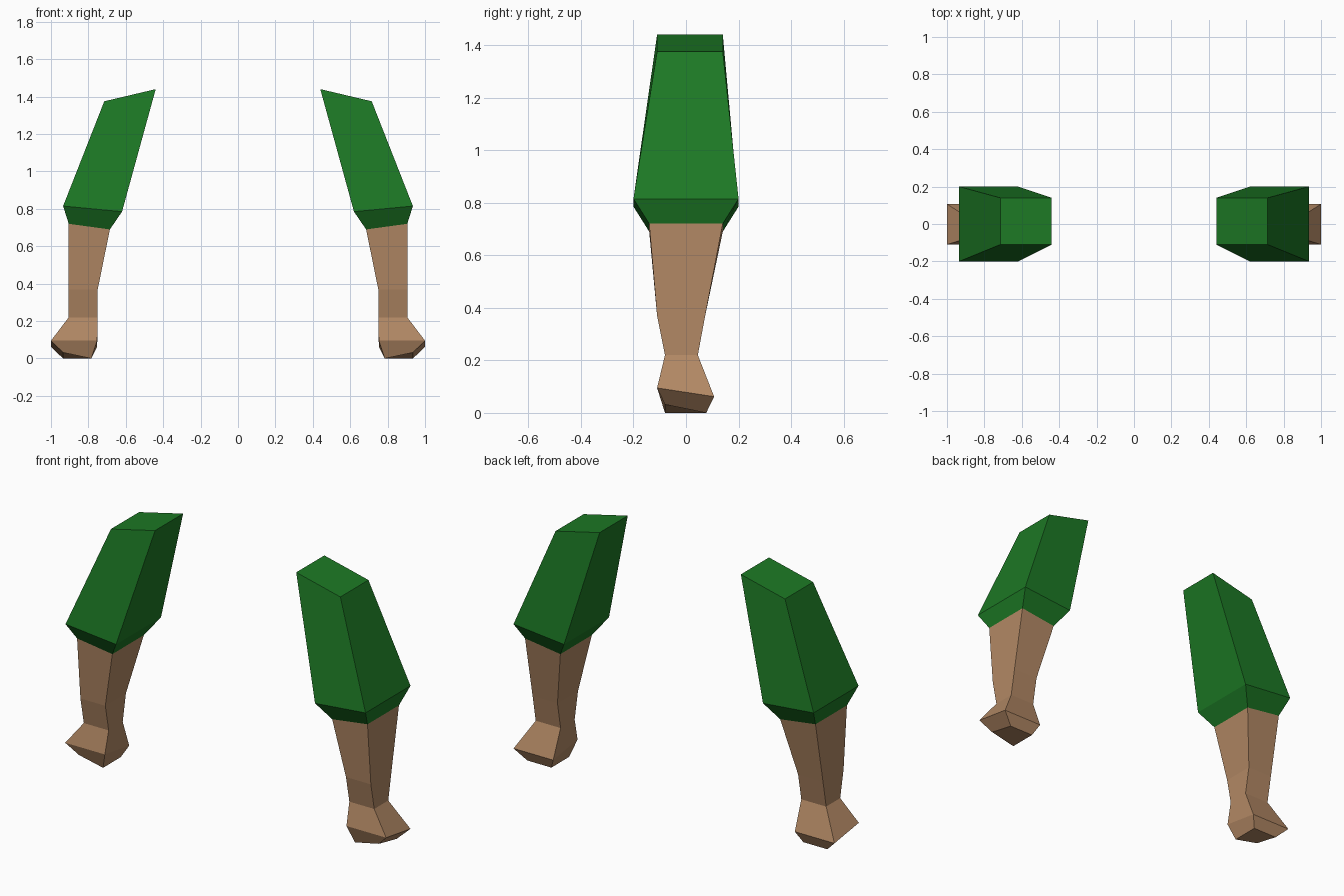
import bpy, bmesh

if "Cube" in bpy.data.objects:
    bpy.data.objects.remove(bpy.data.objects["Cube"])


def material(name, color):
    m = bpy.data.materials.new(name)
    m.diffuse_color = color
    m.use_nodes = True
    m.node_tree.nodes["Principled BSDF"].inputs["Base Color"].default_value = m.diffuse_color
    return m


def loft(name, rings, mat, cap_first, cap_last):
    """Skin four-sided rings from top to bottom, then mirror across x.
    Ring: inner x, outer x, front y, back y, and z of the corners
    inner-front, outer-front, outer-back, inner-back."""
    bm = bmesh.new()
    loops = []
    for xi, xo, yf, yb, z in rings:
        corners = [(xi, yf), (xo, yf), (xo, yb), (xi, yb)]
        loops.append([bm.verts.new((x, y, h)) for (x, y), h in zip(corners, z)])
    for a, b in zip(loops, loops[1:]):
        for i in range(4):
            j = (i + 1) % 4
            bm.faces.new((a[i], b[i], b[j], a[j]))
    if cap_first:
        bm.faces.new(loops[0])
    if cap_last:
        bm.faces.new(loops[-1][::-1])
    mesh = bpy.data.meshes.new(name)
    bm.to_mesh(mesh)
    bm.free()
    mesh.materials.append(mat)
    ob = bpy.data.objects.new(name, mesh)
    bpy.context.collection.objects.link(ob)
    mirror = ob.modifiers.new("Mirror", "MIRROR")
    mirror.use_mirror_merge = False
    return ob


def tilt(inner, outer):
    return (inner, outer, outer, inner)


green = material("sleeve_green", (0.012, 0.19, 0.018, 1))
skin = material("skin", (0.45, 0.25, 0.13, 1))

cuff = (0.685, 0.905, -0.14, 0.14, tilt(0.69, 0.72))

# Sleeves: slanted shoulder, wide hem, tucked-in cuff
loft("sleeves", [
    (0.44, 0.715, -0.11, 0.14, tilt(1.44, 1.375)),
    (0.62, 0.935, -0.2, 0.2, tilt(0.785, 0.815)),
    cuff,
], green, True, False)

# Forearms, wrists and fists
loft("forearms_and_fists", [
    cuff,
    (0.75, 0.905, -0.11, 0.073, tilt(0.37, 0.37)),
    (0.75, 0.905, -0.08, 0.045, tilt(0.22, 0.22)),
    (0.753, 1.0, -0.11, 0.107, (0.095, 0.095, 0.062, 0.062)),
    (0.785, 0.935, -0.08, 0.077, (0.0, 0.032, 0.0, 0.0)),
], skin, False, True)
